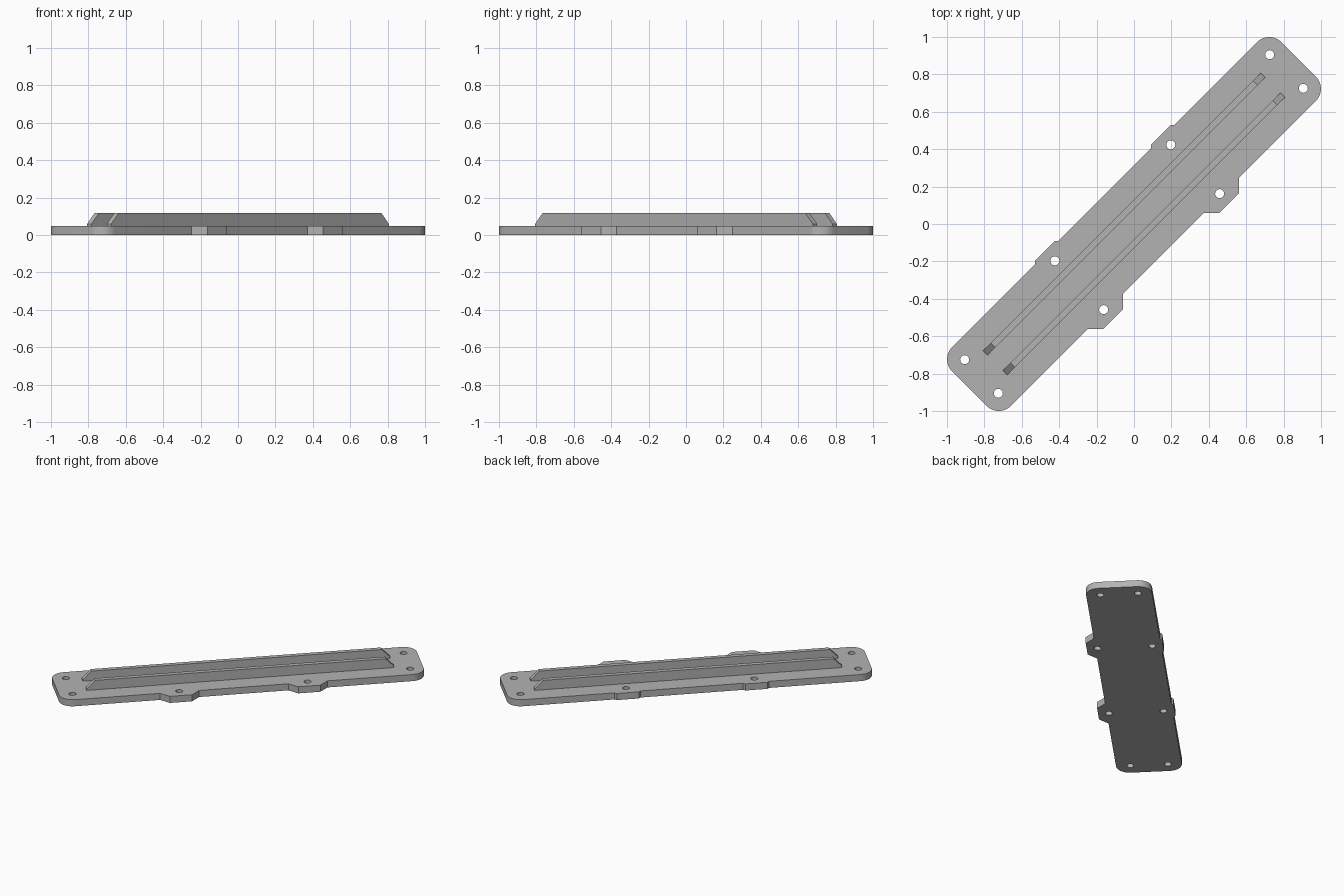
import bpy, bmesh, math
from math import cos, sin, pi
from mathutils import Matrix

if "Cube" in bpy.data.objects:
    bpy.data.objects.remove(bpy.data.objects["Cube"], do_unlink=True)

TURN = Matrix.Rotation(pi / 4, 4, 'Z')   # the part lies along the diagonal
HALF_LEN, HALF_WID, CORNER_R = 1.245, 0.222, 0.092
PLATE_H, RIB_TOP, HOLE_R = 0.049, 0.119, 0.024
TAB_U, TAB_HALF = 0.4385, 0.075          # tab centre and half its outer edge

grey = bpy.data.materials.new("plain_grey")
grey.use_nodes = True
colour = (0.45, 0.45, 0.45, 1)
grey.diffuse_color = colour
grey.node_tree.nodes["Principled BSDF"].inputs["Base Color"].default_value = colour


def arc(cx, cy, r, start, end, steps):
    return [(cx + r * cos(start + (end - start) * i / steps),
             cy + r * sin(start + (end - start) * i / steps)) for i in range(steps + 1)]


def tab(u, side, outer):
    """Chamfered ear, listed in the direction of travel round the outline."""
    rise = outer - HALF_WID
    steps = [(-TAB_HALF - rise, HALF_WID), (-TAB_HALF, outer),
             (TAB_HALF, outer), (TAB_HALF + rise, HALF_WID)]
    return [(u - side * du, side * v) for du, v in steps]


def finish(obj):
    obj.data.materials.clear()
    obj.data.materials.append(grey)
    bpy.ops.object.select_all(action='DESELECT')
    obj.select_set(True)
    bpy.context.view_layer.objects.active = obj
    bpy.ops.object.shade_smooth_by_angle(angle=math.radians(30))


# Plate outline, counter-clockwise, with rounded corners and ears
cu, cv = HALF_LEN - CORNER_R, HALF_WID - CORNER_R
outline = arc(cu, cv, CORNER_R, 0, pi / 2, 12)
outline += tab(TAB_U, 1, 0.235) + tab(-TAB_U, 1, 0.235)
outline += arc(-cu, cv, CORNER_R, pi / 2, pi, 12)
outline += arc(-cu, -cv, CORNER_R, pi, 1.5 * pi, 12)
outline += tab(-TAB_U, -1, 0.281) + tab(TAB_U, -1, 0.281)
outline += arc(cu, -cv, CORNER_R, 1.5 * pi, 2 * pi, 12)

# Screw holes: one per corner and one per ear
loops = [outline]
for s in (-1, 1):
    for u, v in ((cu, 0.127), (cu, -0.127), (TAB_U, 0.16), (TAB_U, -0.209)):
        loops.append(arc(s * u, v, HOLE_R, 0, 2 * pi, 24)[:-1])

curve = bpy.data.curves.new("plate_profile", 'CURVE')
curve.dimensions = '2D'
curve.fill_mode = 'BOTH'
curve.extrude = PLATE_H / 2
for pts in loops:
    spline = curve.splines.new('POLY')
    spline.points.add(len(pts) - 1)
    for p, (x, y) in zip(spline.points, pts):
        p.co = (x, y, 0, 1)
    spline.use_cyclic_u = True
plate = bpy.data.objects.new("base_plate", curve)
bpy.context.collection.objects.link(plate)
bpy.ops.object.select_all(action='DESELECT')
plate.select_set(True)
bpy.context.view_layer.objects.active = plate
bpy.ops.object.convert(target='MESH')
plate = bpy.context.view_layer.objects.active
bm = bmesh.new()
bm.from_mesh(plate.data)
bmesh.ops.remove_doubles(bm, verts=bm.verts, dist=1e-5)
bmesh.ops.recalc_face_normals(bm, faces=bm.faces)
bm.transform(TURN @ Matrix.Translation((0, 0, PLATE_H / 2)))
bm.to_mesh(plate.data)
bm.free()
finish(plate)


# Two long ribs with sloped ends above a short upright foot
def rib(name, v_mid):
    half, foot, top = 0.0165, 1.05, 0.992
    side = [(-foot, PLATE_H), (foot, PLATE_H), (foot, PLATE_H + 0.01),
            (top, RIB_TOP), (-top, RIB_TOP), (-foot, PLATE_H + 0.01)]
    bm = bmesh.new()
    face = bm.faces.new([bm.verts.new((u, v_mid - half, z)) for u, z in side])
    new = bmesh.ops.extrude_face_region(bm, geom=[face])["geom"]
    bmesh.ops.translate(bm, vec=(0, 2 * half, 0),
                        verts=[g for g in new if isinstance(g, bmesh.types.BMVert)])
    bmesh.ops.recalc_face_normals(bm, faces=bm.faces)
    bm.transform(TURN)
    mesh = bpy.data.meshes.new(name)
    bm.to_mesh(mesh)
    bm.free()
    obj = bpy.data.objects.new(name, mesh)
    bpy.context.collection.objects.link(obj)
    finish(obj)


rib("left_rib", -0.0745)
rib("right_rib", 0.0745)
